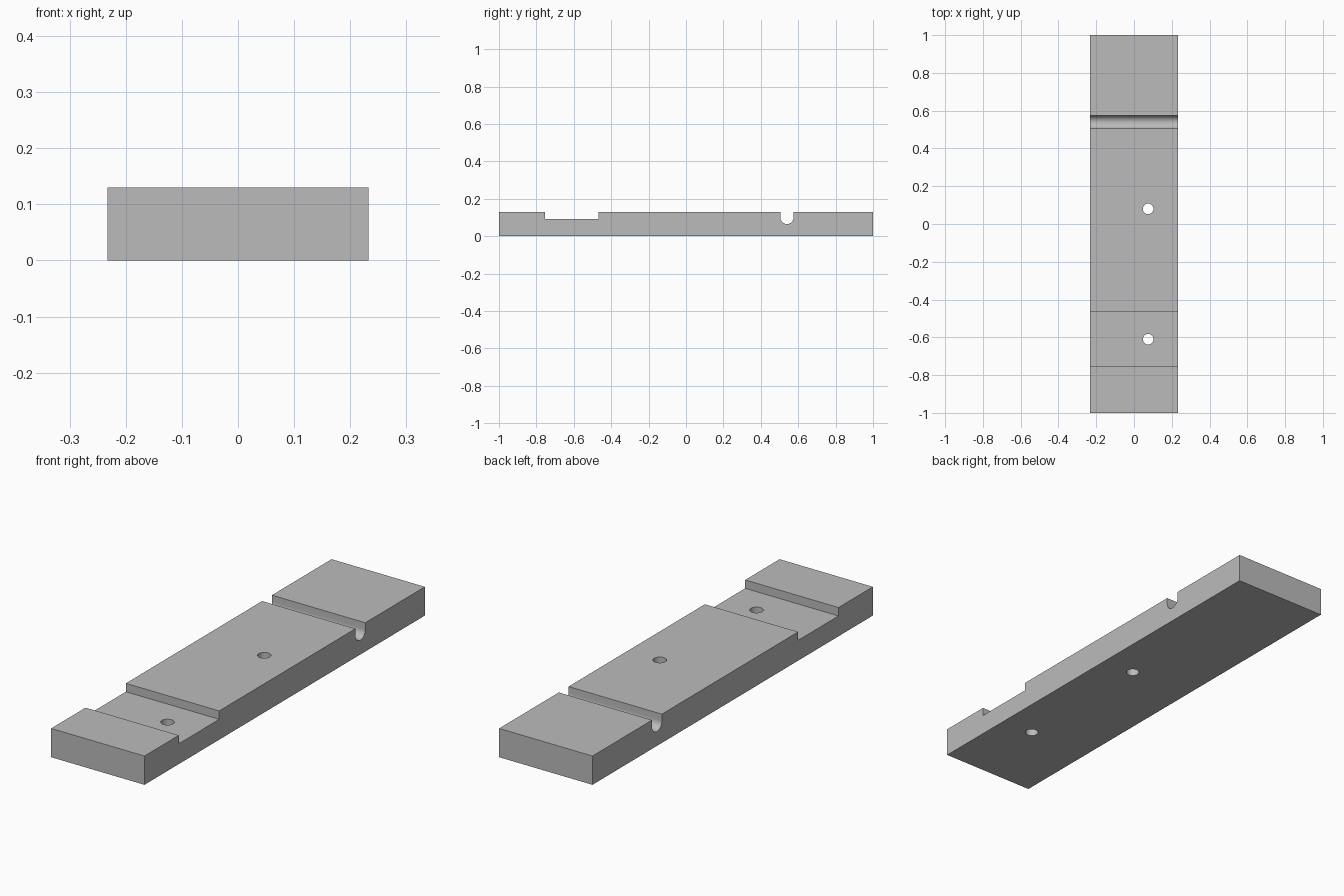
import bpy
import bmesh
from math import cos, sin, pi, radians

cube = bpy.data.objects.get("Cube")
if cube:
    bpy.data.objects.remove(cube, do_unlink=True)

# Single grey material
GREY = (0.5, 0.5, 0.5, 1.0)
grey = bpy.data.materials.new("plain grey")
grey.use_nodes = True
grey.diffuse_color = GREY
grey.node_tree.nodes["Principled BSDF"].inputs["Base Color"].default_value = GREY

HALF_WIDTH, HALF_LENGTH, HEIGHT = 0.233, 1.0, 0.13
POCKET_FRONT, POCKET_BACK, POCKET_FLOOR = -0.755, -0.467, 0.092
GROOVE_Y, GROOVE_Z, GROOVE_RADIUS = 0.54, 0.1, 0.035
HOLE_X, HOLE_RADIUS = 0.075, 0.028
HOLE_YS = (-0.61, 0.08)
ARC_STEPS = 24


def add_object(name, bm):
    bmesh.ops.recalc_face_normals(bm, faces=bm.faces)
    mesh = bpy.data.meshes.new(name)
    bm.to_mesh(mesh)
    bm.free()
    mesh.materials.append(grey)
    obj = bpy.data.objects.new(name, mesh)
    bpy.context.collection.objects.link(obj)
    return obj


# Side profile: flat pocket near the front, round-bottomed groove near the back
groove = [(GROOVE_Y + GROOVE_RADIUS * cos(pi + pi * i / ARC_STEPS),
           GROOVE_Z + GROOVE_RADIUS * sin(pi + pi * i / ARC_STEPS))
          for i in range(ARC_STEPS + 1)]
profile = [
    (-HALF_LENGTH, 0), (-HALF_LENGTH, HEIGHT),
    (POCKET_FRONT, HEIGHT), (POCKET_FRONT, POCKET_FLOOR),
    (POCKET_BACK, POCKET_FLOOR), (POCKET_BACK, HEIGHT),
    (GROOVE_Y - GROOVE_RADIUS, HEIGHT), *groove,
    (GROOVE_Y + GROOVE_RADIUS, HEIGHT),
    (HALF_LENGTH, HEIGHT), (HALF_LENGTH, 0),
]

# Bar: the profile swept across the width
bm = bmesh.new()
side = bm.faces.new([bm.verts.new((-HALF_WIDTH, y, z)) for y, z in profile])
swept = bmesh.ops.extrude_face_region(bm, geom=[side], use_keep_orig=True)
verts = [v for v in swept["geom"] if isinstance(v, bmesh.types.BMVert)]
bmesh.ops.translate(bm, verts=verts, vec=(2 * HALF_WIDTH, 0, 0))
bar = add_object("grooved_bar", bm)

# Round holes drilled right through
bm = bmesh.new()
for y in HOLE_YS:
    drill = bmesh.ops.create_cone(bm, cap_ends=True, segments=32, radius1=HOLE_RADIUS,
                                  radius2=HOLE_RADIUS, depth=4 * HEIGHT)
    bmesh.ops.translate(bm, verts=drill["verts"], vec=(HOLE_X, y, 0))
cutter = add_object("hole_cutter", bm)
cutter.hide_render = True

drilling = bar.modifiers.new("drilled holes", 'BOOLEAN')
drilling.operation = 'DIFFERENCE'
drilling.solver = 'EXACT'
drilling.object = cutter

bpy.ops.object.select_all(action='DESELECT')
bar.select_set(True)
bpy.context.view_layer.objects.active = bar
bpy.ops.object.modifier_apply(modifier=drilling.name)
bpy.data.objects.remove(cutter, do_unlink=True)

# Smooth the groove and hole walls, keep the block edges crisp
bpy.ops.object.shade_smooth_by_angle(angle=radians(30))
